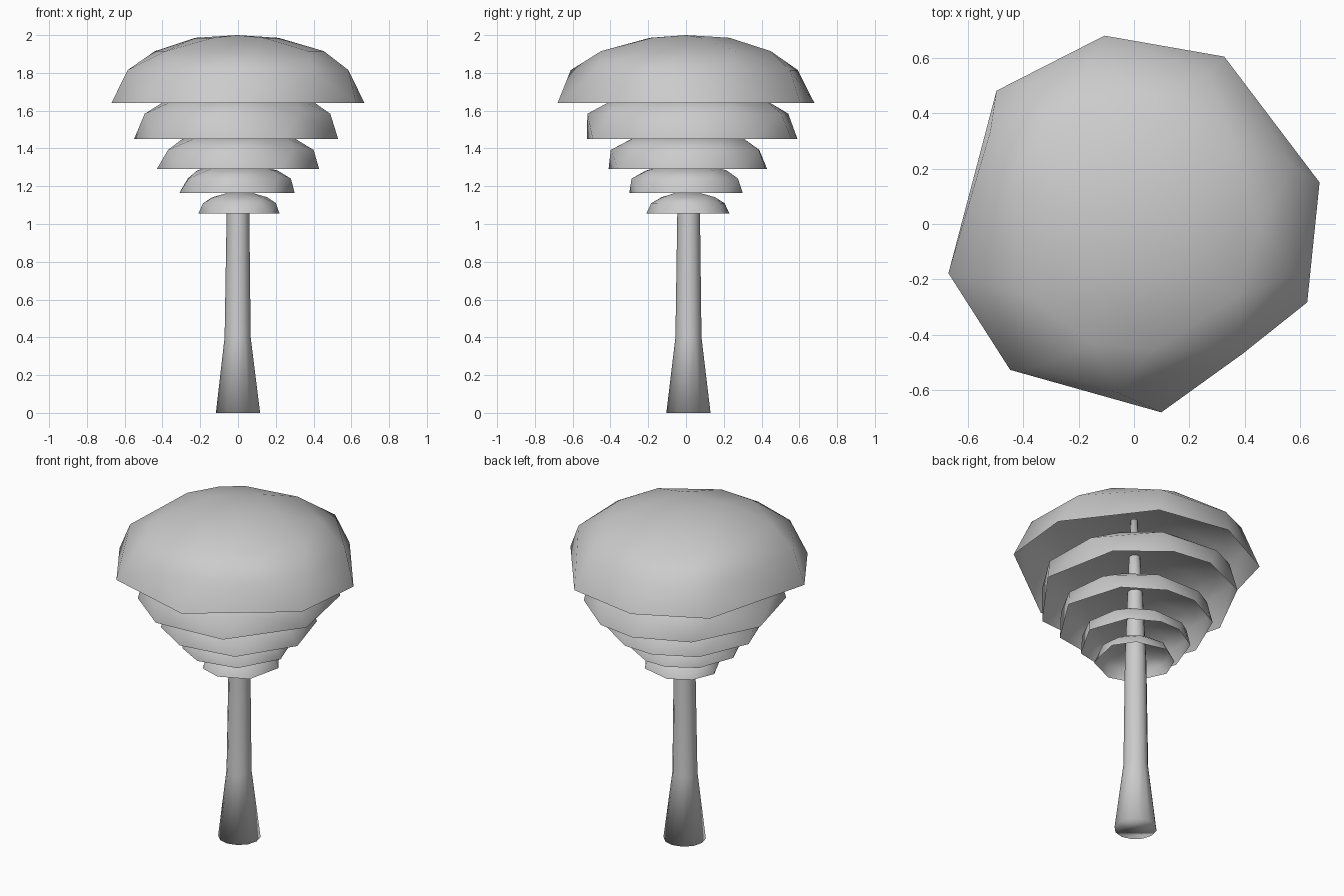
import bpy, bmesh
from math import radians, cos, sin
from mathutils import Vector

if "Cube" in bpy.data.objects:
    bpy.data.objects.remove(bpy.data.objects["Cube"])

RIM_8 = [12.6, 61.5, 98.6, 135.6, 195, 230, 278.5, 335.7]          # uneven rim corners
RIM_9 = [35, 70, 95, 130, 174, 216, 251, 297, 348]
MID = [20, 64, 105, 123, 147, 199, 237, 265, 310, 343]             # shoulder ring


def ring(angles, r, z, turn):
    return [Vector((r * cos(radians(a + turn)), r * sin(radians(a + turn)), z))
            for a in angles]


def finish(name, bm):
    mesh = bpy.data.meshes.new(name)
    bm.to_mesh(mesh)
    bm.free()
    obj = bpy.data.objects.new(name, mesh)
    bpy.context.collection.objects.link(obj)
    for p in mesh.polygons:
        p.use_smooth = True


def canopy(name, z0, z1, x0, x1, y0, y1, rim_angles, turn, full):
    """Hollow faceted dome, open underneath, fitted to its rim bounds."""
    h = z1 - z0
    rim = ring(rim_angles, 0.685, z0, turn)
    pts = rim + ring(MID, 0.61 * full, z0 + 0.486 * h, turn) \
        + ring([a + 15 for a in MID], 0.455 * full, z0 + 0.764 * h, turn) \
        + ring([20, 92, 164, 236, 308], 0.23, z0 + 0.96 * h, turn) \
        + [Vector((0, 0, z1))]
    lo = [min(p[i] for p in rim) for i in (0, 1)]
    hi = [max(p[i] for p in rim) for i in (0, 1)]
    bm = bmesh.new()
    for p in pts:
        p.x = x0 + (p.x - lo[0]) / (hi[0] - lo[0]) * (x1 - x0)
        p.y = y0 + (p.y - lo[1]) / (hi[1] - lo[1]) * (y1 - y0)
        bm.verts.new(p)
    bmesh.ops.convex_hull(bm, input=bm.verts[:])
    under = [f for f in bm.faces if all(v.co.z < z0 + 1e-4 for v in f.verts)]
    bmesh.ops.delete(bm, geom=under, context='FACES')
    finish(name, bm)


# canopy layers, lowest to highest
LAYERS = [(1.055, 1.168, -0.21, 0.22, -0.21, 0.23, RIM_8, 40, 1.0),
          (1.165, 1.32, -0.31, 0.30, -0.30, 0.30, RIM_9, 8, 1.06),
          (1.29, 1.50, -0.43, 0.43, -0.41, 0.43, RIM_9, 5, 1.06),
          (1.45, 1.725, -0.55, 0.53, -0.525, 0.59, RIM_9, 0, 1.06),
          (1.64, 2.00, -0.67, 0.67, -0.68, 0.68, RIM_8, 0, 1.0)]
for i, layer in enumerate(LAYERS):
    canopy(f"canopy_layer_{i + 1}", *layer)

# flared trunk running up to the crown: (x, y, z, radius)
PATH = [(0, 0.013, 0, 0.117), (-0.002, 0.013, 0.4, 0.069),
        (0, 0.014, 1.06, 0.06), (0, 0.01, 1.5, 0.042), (0, 0, 1.96, 0.02)]
SIDES = 12
bm = bmesh.new()
rings = [[bm.verts.new((x + p.x, y + p.y, z)) for p in
          ring([360 / SIDES * k for k in range(SIDES)], r, 0, 0)]
         for x, y, z, r in PATH]
for a, b in zip(rings, rings[1:]):
    for k in range(SIDES):
        n = (k + 1) % SIDES
        bm.faces.new((a[k], a[n], b[n], b[k]))
bm.faces.new(rings[0][::-1])
bm.faces.new(rings[-1])
finish("trunk", bm)
